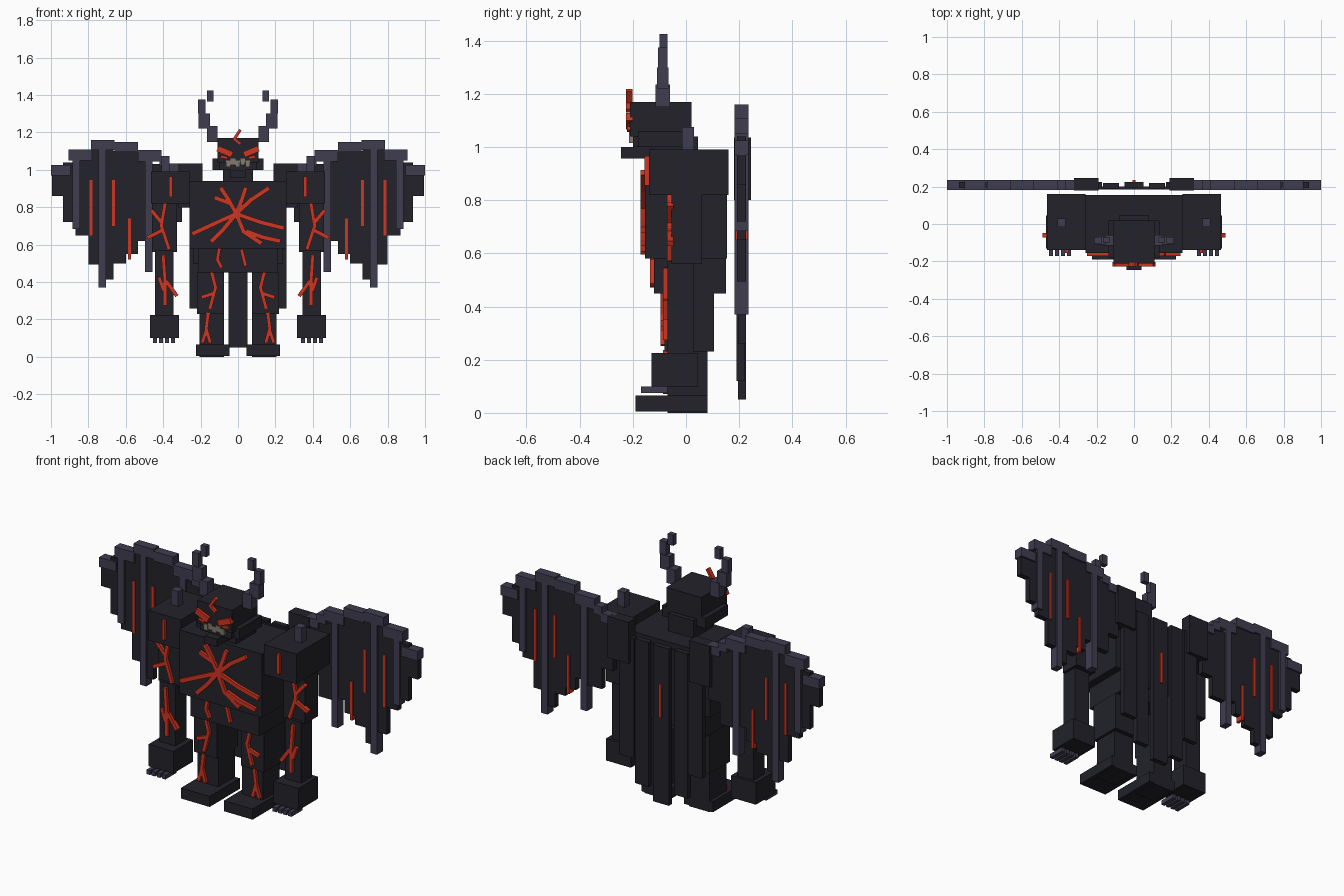
import bpy
import bmesh
from math import atan2
from mathutils import Matrix, Vector

default_cube = bpy.data.objects.get("Cube")
if default_cube:
    bpy.data.objects.remove(default_cube, do_unlink=True)


def make_material(name, red, green, blue):
    material = bpy.data.materials.new(name)
    material.use_nodes = True
    color = (red, green, blue, 1)
    material.diffuse_color = color
    shader = material.node_tree.nodes["Principled BSDF"]
    shader.inputs["Base Color"].default_value = color
    shader.inputs["Roughness"].default_value = .9
    return material


stone = make_material("dark stone", .016, .016, .023)
horn = make_material("grey horn", .05, .047, .08)
lava = make_material("glowing lava", .63, .035, .015)
bone = make_material("dull bone", .22, .2, .15)


def finish(name, material, bm):
    mesh = bpy.data.meshes.new(name)
    bm.to_mesh(mesh)
    bm.free()
    mesh.materials.append(material)
    obj = bpy.data.objects.new(name, mesh)
    bpy.context.scene.collection.objects.link(obj)
    return obj


def add_block(bm, center, size, angle=0):
    matrix = Matrix.Translation(center) @ Matrix.Rotation(angle, 4, "Y")
    bmesh.ops.create_cube(bm, size=1, matrix=matrix @ Matrix.Diagonal((*size, 1)))


def box(name, material, x, y, z):
    """Box from its extents along each axis."""
    bm = bmesh.new()
    low, high = (Vector(corner) for corner in zip(x, y, z))
    add_block(bm, (low + high) / 2, high - low)
    return finish(name, material, bm)


def pair(name, material, x, y, z):
    """The same box on the left and on the right."""
    box("left_" + name, material, x, y, z)
    box("right_" + name, material, (-x[1], -x[0]), y, z)


def middle(name, material, half_width, y, z):
    return box(name, material, (-half_width, half_width), y, z)


def crack(name, front, paths, width=.019, sides=(1,)):
    """Raised bars following paths on a surface that faces the front."""
    for side in sides:
        bm = bmesh.new()
        for path in paths:
            for (xa, za), (xb, zb) in zip(path, path[1:]):
                run = Vector((side * (xb - xa), 0, zb - za))
                center = (side * (xa + xb) / 2, front - .004, (za + zb) / 2)
                size = (run.length + width * .6, .024, width)
                add_block(bm, center, size, -atan2(run.z, run.x))
        prefix = "" if len(sides) == 1 else "left_" if side > 0 else "right_"
        finish(prefix + name, lava, bm)


both = (1, -1)

# Torso and head
middle("chest", stone, .26, (-.155, .155), (.58, .94))
middle("waist", stone, .215, (-.12, .15), (.45, .58))
middle("neck", stone, .08, (-.13, .045), (.93, 1.04))
middle("head", stone, .11, (-.21, .02), (1.04, 1.17))
middle("jaw", stone, .137, (-.18, .02), (1, 1.06))
middle("chin", stone, .04, (-.245, -.12), (.957, 1))
middle("gums", stone, .1, (-.2, -.15), (1, 1.06))
for i in range(5):
    start = -.065 + i * .026
    drop = .01 * (i % 2)
    box("tooth", bone, (start, start + .025), (-.215, -.19), (1.015 + drop, 1.05 + drop))

# Stepped horns
pair("horn_base", horn, (.11, .165), (-.115, -.06), (1.15, 1.235))
pair("horn_lower", horn, (.15, .21), (-.11, -.065), (1.22, 1.3))
pair("horn_upper", horn, (.175, .215), (-.105, -.07), (1.3, 1.375))
pair("horn_tip", horn, (.13, .165), (-.1, -.07), (1.365, 1.425))

# Arms
pair("shoulder", stone, (.26, .465), (-.14, .16), (.82, .99))
pair("shoulder_spike", horn, (.365, .41), (-.015, .03), (.99, 1.075))
pair("upper_arm", stone, (.325, .46), (-.055, .06), (.56, .82))
pair("forearm", stone, (.345, .445), (-.07, .03), (.22, .57))
pair("hand", stone, (.315, .47), (-.13, .045), (.1, .225))
for i in range(4):
    start = .337 + i * .032
    pair("claw", horn, (start, start + .022), (-.17, -.07), (.075, .1))

# Legs
pair("thigh", stone, (.075, .22), (-.08, .105), (.23, .45))
pair("shin", stone, (.075, .205), (-.07, .08), (0, .23))
pair("foot", stone, (.045, .225), (-.19, .08), (.005, .065))

# Hanging cape
cape = (.195, .225)
middle("cape_center", stone, .05, cape, (.05, .94))
pair("cape_inner", stone, (.08, .165), (.19, .22), (.12, .94))
pair("cape_outer", stone, (.17, .26), cape, (.26, .94))
middle("cape_backing", stone, .24, (.185, .2), (.5, .93))
middle("cape_glow", lava, .008, (.215, .235), (.54, .73))

# Wings: feather panels, given by inner edge, outer edge, bottom and top
pair("wing_root", stone, (.19, .32), (.18, .245), (.8, 1.035))
feathers = (
    (.3, .37, .72, 1),
    (.37, .46, .6, 1.03),
    (.46, .535, .62, 1.06),
    (.535, .6, .55, 1.1),
    (.6, .665, .5, 1.1),
    (.665, .705, .415, 1.12),
    (.705, .8, .495, 1.11),
    (.8, .87, .65, 1.06),
    (.87, .935, .72, 1.04),
    (.935, .995, .86, .99),
)
for inner, outer, bottom, top in feathers:
    pair("wing_feather", stone, (inner, outer), (.192, .225), (bottom, top))

# Wing arm bones stepping over the top edge
wing_bones = (
    (.3, .375, .985, 1.035),
    (.365, .42, 1.02, 1.07),
    (.41, .535, 1.045, 1.105),
    (.535, .66, 1.095, 1.15),
    (.66, .785, 1.105, 1.16),
    (.78, .905, 1.05, 1.11),
    (.895, 1, .97, 1.025),
)
for inner, outer, bottom, top in wing_bones:
    pair("wing_bone", horn, (inner, outer), (.183, .235), (bottom, top))

# Long wing fingers and glowing veins
for x, bottom, top in ((.478, .455, 1.05), (.725, .37, 1.11), (.865, .685, 1.06)):
    pair("wing_finger", horn, (x - .02, x + .02), (.183, .235), (bottom, top))
for x, bottom, top in ((.58, .52, .74), (.665, .7, .945), (.787, .65, .945)):
    pair("wing_vein", lava, (x - .008, x + .008), (.187, .233), (bottom, top))

# Face glow
crack("eye", -.21, [[(.04, 1.085), (.1, 1.11)]], .032, both)
crack("cheek_glow", -.205, [[(.06, 1.065), (.09, 1.07)]], .015, both)
crack("forehead_crack", -.21, [[(.01, 1.21), (-.02, 1.165), (.01, 1.14)]], .016)

# Chest burst of lava cracks
hub = (-.01, .765)
crack("chest_cracks", -.155, [
    [hub, (-.05, .84), (-.09, .9)],
    [hub, (.02, .84), (.04, .9)],
    [hub, (.07, .84), (.16, .9)],
    [hub, (-.11, .72), (-.24, .66)],
    [hub, (-.08, .68), (-.14, .62)],
    [hub, (.03, .67), (.12, .61)],
    [hub, (.12, .72), (.24, .69)],
    [(.05, .67), (.13, .64), (.22, .62)],
    [(-.04, .82), (-.12, .85)],
], .023)
crack("waist_cracks", -.12, [
    [(-.1, .58), (-.11, .52), (-.09, .48)],
    [(.02, .57), (.04, .49)],
], .018)

# Limb cracks
crack("shoulder_crack", -.14, [[(.36, .86), (.36, .96)]], .018, both)
crack("upper_arm_crack", -.055, [
    [(.39, .82), (.41, .7), (.37, .58)],
    [(.4, .68), (.48, .64)],
    [(.41, .72), (.46, .78)],
], .02, both)
crack("forearm_crack", -.07, [
    [(.4, .54), (.39, .4), (.39, .28)],
    [(.38, .4), (.33, .33)],
    [(.4, .36), (.42, .42)],
], .02, both)
crack("thigh_crack", -.08, [
    [(.14, .45), (.12, .37), (.15, .26)],
    [(.13, .34), (.19, .32)],
], .019, both)
crack("shin_crack", -.07, [
    [(.16, .23), (.17, .15), (.15, .08)],
    [(.17, .14), (.19, .08)],
], .019, both)
